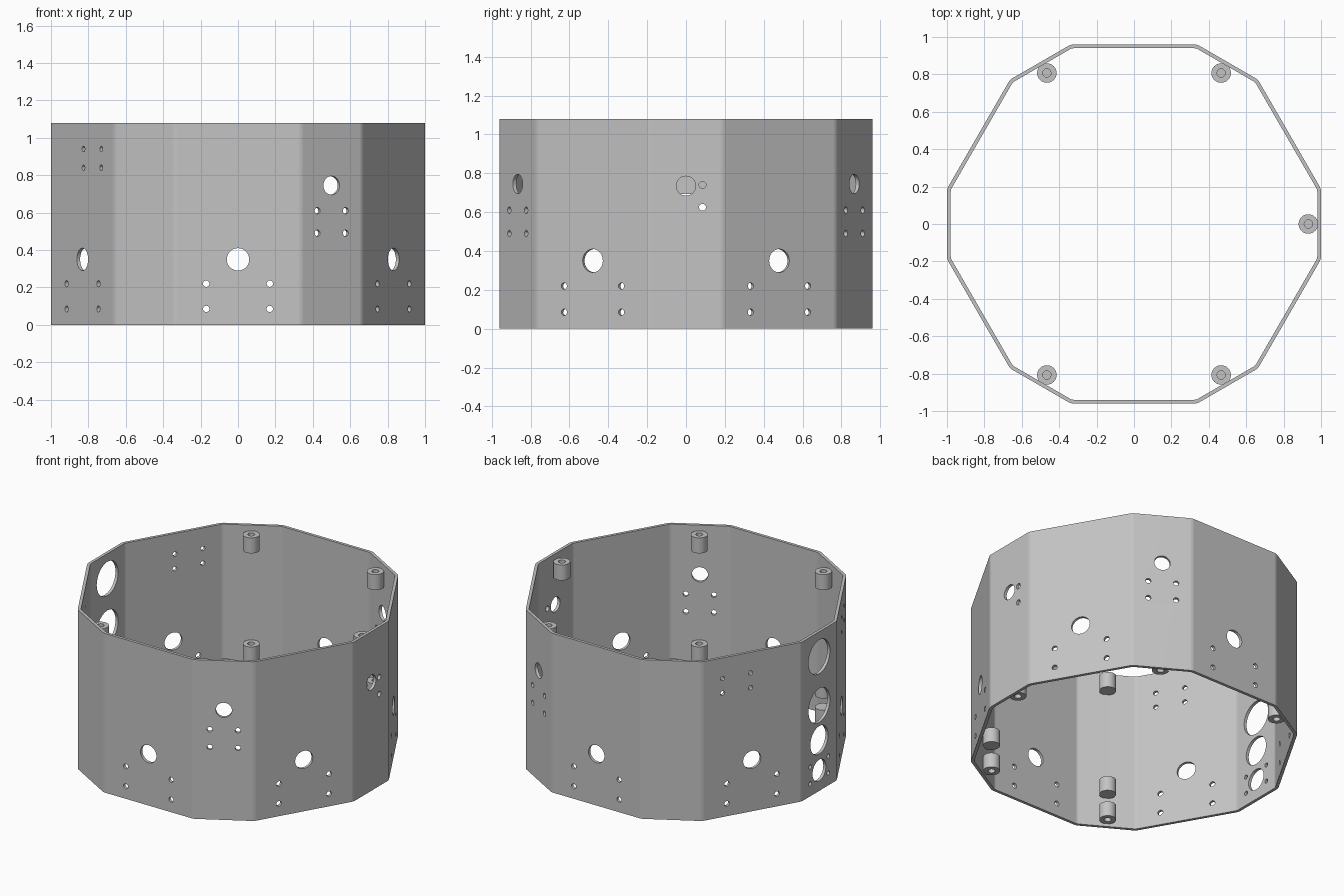
import bpy
import bmesh
from math import radians, cos, sin, tan
from mathutils import Matrix, Vector

old = bpy.data.objects.get("Cube")
if old:
    bpy.data.objects.remove(old, do_unlink=True)

HEIGHT = 1.08
WALL = 0.02
NARROW = 1.0       # centre to narrow panels
WIDE = 0.96        # centre to wide panels

grey = bpy.data.materials.new("light grey")
grey.use_nodes = True
colour = (0.55, 0.55, 0.55, 1)
grey.diffuse_color = colour
grey.node_tree.nodes["Principled BSDF"].inputs["Base Color"].default_value = colour


def add_object(name, bm):
    mesh = bpy.data.meshes.new(name)
    bm.to_mesh(mesh)
    bm.free()
    mesh.materials.append(grey)
    obj = bpy.data.objects.new(name, mesh)
    bpy.context.collection.objects.link(obj)
    return obj


def activate(obj):
    bpy.ops.object.select_all(action='DESELECT')
    obj.select_set(True)
    bpy.context.view_layer.objects.active = obj


# Twelve-sided shell, alternating narrow and wide panels
bm = bmesh.new()
half = (WIDE - NARROW * cos(radians(30))) / sin(radians(30))
corners = []
for az in range(0, 360, 60):
    turn = Matrix.Rotation(radians(az), 3, 'Z')
    corners += [turn @ Vector((NARROW, side * half, 0)) for side in (-1, 1)]
low = [bm.verts.new(c) for c in corners]
high = [bm.verts.new(c + Vector((0, 0, HEIGHT))) for c in corners]
for i in range(len(low)):
    j = (i + 1) % len(low)
    bm.faces.new((low[i], low[j], high[j], high[i]))
uprights = [e for e in bm.edges
            if abs(e.verts[0].co.z - e.verts[1].co.z) > HEIGHT / 2]
bmesh.ops.bevel(bm, geom=uprights, offset=0.015, segments=3, profile=0.5,
                affect='EDGES')
bmesh.ops.recalc_face_normals(bm, faces=bm.faces)
if sum(f.normal.dot(f.calc_center_median()) for f in bm.faces) < 0:
    bmesh.ops.reverse_faces(bm, faces=bm.faces)
shell = add_object("shell_wall", bm)

# Hole cutters, placed by panel direction, sideways offset and height
cut = bmesh.new()


def hole(az, radius, side, z):
    place = (Matrix.Rotation(radians(az), 4, 'Z')
             @ Matrix.Translation((0.97, side, z))
             @ Matrix.Rotation(radians(90), 4, 'Y'))
    bmesh.ops.create_cone(cut, cap_ends=True, segments=32 if radius > 0.03 else 20,
                          radius1=radius, radius2=radius, depth=0.2, matrix=place)


def screw_holes(az, radius, sides, heights):
    for side in sides:
        for z in heights:
            hole(az, radius, side, z)


# Wide panels: port with four screws
for az in range(30, 360, 60):
    hole(az, 0.06, 0, 0.35)
    screw_holes(az, 0.017, (-0.17, 0.17), (0.085, 0.22))

# Two narrow panels: port with four screws below
for az in (60, 300):
    hole(az, 0.05, 0, 0.745)
    screw_holes(az, 0.017, (-0.087, 0.087), (0.49, 0.61))

# Upper screws on the wide panels beside the connector panel
screw_holes(150, 0.015, (-0.2, -0.01), (0.84, 0.94))
screw_holes(210, 0.015, (0.01, 0.2), (0.84, 0.94))

# Single port with two side holes
hole(0, 0.05, 0, 0.735)
screw_holes(0, 0.018, (0.085,), (0.625, 0.74))

# Connector panel with a column of large ports
for radius, z in ((0.115, 0.91), (0.115, 0.58), (0.095, 0.345), (0.072, 0.14)):
    hole(180, radius, 0, z)
screw_holes(180, 0.014, (-0.097, 0.097), (0.085, 0.2))

cutter = add_object("hole_cutter", cut)
cutter.hide_render = True

activate(shell)
thick = shell.modifiers.new("thickness", 'SOLIDIFY')
thick.thickness = WALL
thick.offset = -1
thick.use_even_offset = True
drill = shell.modifiers.new("holes", 'BOOLEAN')
drill.operation = 'DIFFERENCE'
drill.solver = 'EXACT'
drill.object = cutter
for name in ("thickness", "holes"):
    bpy.ops.object.modifier_apply(modifier=name)
bpy.data.objects.remove(cutter, do_unlink=True)
bpy.ops.object.shade_smooth_by_angle(angle=radians(25))
weighted = shell.modifiers.new("flat panels", 'WEIGHTED_NORMAL')
weighted.keep_sharp = True


# Round standoffs with a blind screw hole in one end
def standoff(name, az, closed_z, open_z):
    floor = closed_z + (open_z - closed_z) * 0.2
    profile = ((0, closed_z), (0.052, closed_z), (0.052, open_z),
               (0.022, open_z), (0.022, floor), (0, floor))
    bm = bmesh.new()
    verts = [bm.verts.new((r, 0, z)) for r, z in profile]
    edges = [bm.edges.new(pair) for pair in zip(verts, verts[1:])]
    bmesh.ops.spin(bm, geom=verts + edges, cent=(0, 0, 0), axis=(0, 0, 1),
                   angle=radians(360), steps=32)
    bmesh.ops.remove_doubles(bm, verts=bm.verts, dist=0.0005)
    bmesh.ops.recalc_face_normals(bm, faces=bm.faces)
    obj = add_object(name, bm)
    obj.location = (0.932 * cos(radians(az)), 0.932 * sin(radians(az)), 0)
    activate(obj)
    bpy.ops.object.shade_smooth_by_angle(angle=radians(30))


for n, az in enumerate((0, 60, 120, 240, 300), 1):
    standoff(f"top_standoff_{n}", az, 0.935, 1.04)
    standoff(f"middle_standoff_{n}", az, 0.2, 0.3)
    standoff(f"bottom_standoff_{n}", az, 0.12, 0.02)
